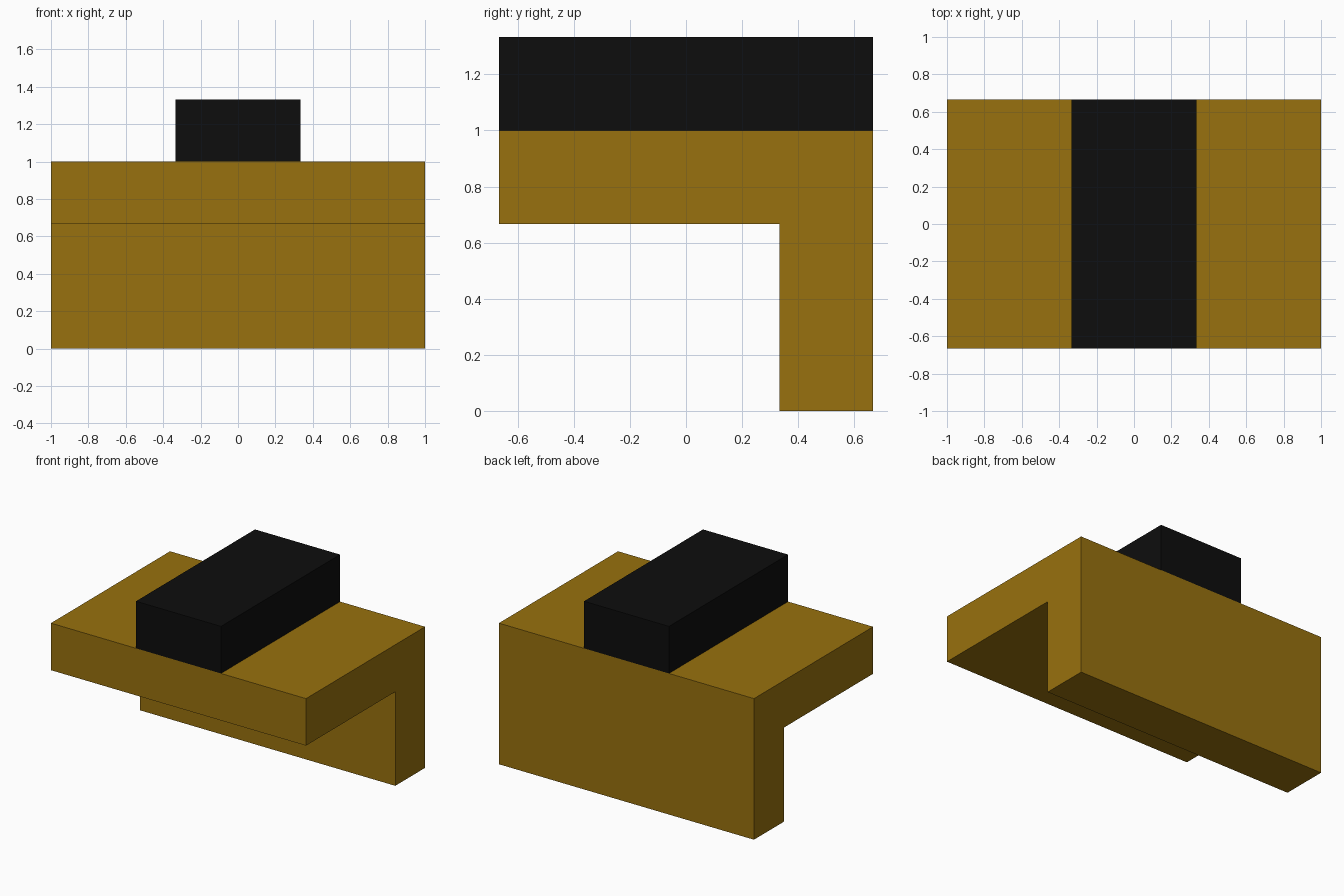
import bpy, bmesh

if "Cube" in bpy.data.objects:
    bpy.data.objects.remove(bpy.data.objects["Cube"])

T = 1 / 3  # thickness unit


def material(name, color):
    m = bpy.data.materials.new(name)
    m.diffuse_color = (*color, 1)
    m.use_nodes = True
    m.node_tree.nodes["Principled BSDF"].inputs["Base Color"].default_value = m.diffuse_color
    return m


def extrude_x(name, profile, half_width, mat):
    """Extrude a closed (y, z) profile symmetrically along x."""
    bm = bmesh.new()
    face = bm.faces.new([bm.verts.new((-half_width, y, z)) for y, z in profile])
    geom = bmesh.ops.extrude_face_region(bm, geom=[face])["geom"]
    verts = [g for g in geom if isinstance(g, bmesh.types.BMVert)]
    bmesh.ops.translate(bm, verts=verts, vec=(2 * half_width, 0, 0))
    bmesh.ops.recalc_face_normals(bm, faces=bm.faces)
    mesh = bpy.data.meshes.new(name)
    bm.to_mesh(mesh)
    bm.free()
    mesh.materials.append(mat)
    obj = bpy.data.objects.new(name, mesh)
    bpy.context.collection.objects.link(obj)
    return obj


ochre = material("ochre", (0.314, 0.165, 0.0044))
black = material("black", (0.004, 0.004, 0.004))

# L-shaped body: top slab with a rear leg
extrude_x("angle_bracket", [(-2 * T, 2 * T), (T, 2 * T), (T, 0), (2 * T, 0),
                            (2 * T, 1), (-2 * T, 1)], 1, ochre)

# Raised bar across the top
extrude_x("top_bar", [(-2 * T, 1), (2 * T, 1), (2 * T, 4 * T), (-2 * T, 4 * T)],
          T, black)
